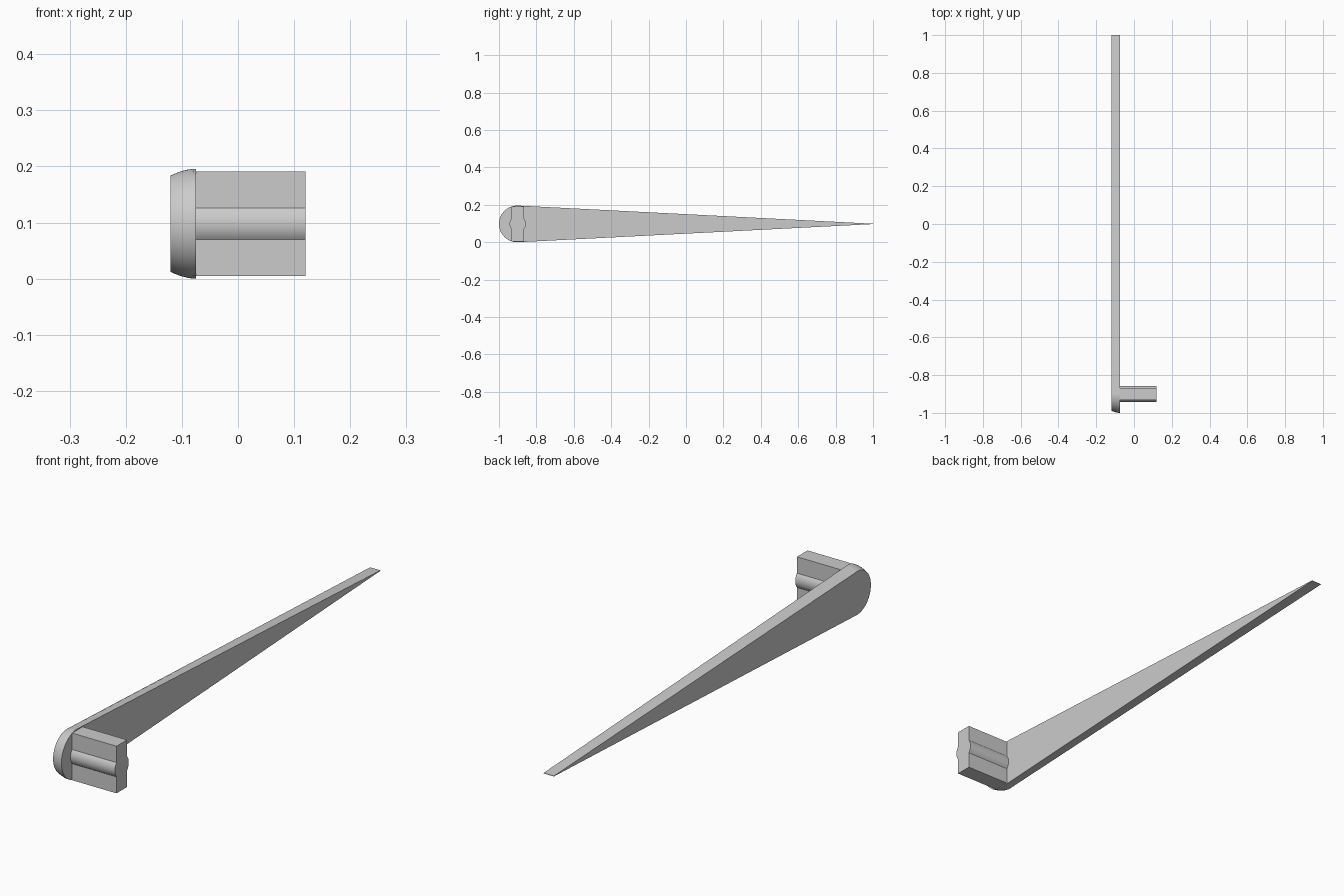
import bpy, bmesh, math

HUB_Y, MID_Z = -0.902, 0.098
INNER_X, OUTER_X, PEG_END = -0.075, -0.12, 0.12

old = bpy.data.objects.get("Cube")
if old:
    bpy.data.objects.remove(old, do_unlink=True)

grey = bpy.data.materials.new("plain grey")
grey.use_nodes = True
colour = (0.6, 0.6, 0.6, 1)
grey.diffuse_color = colour
grey.node_tree.nodes["Principled BSDF"].inputs["Base Color"].default_value = colour


def loft(name, sections):
    """Skin a row of (x, outline) sections and cap both ends."""
    bm = bmesh.new()
    rings = [[bm.verts.new((x, y, z)) for y, z in outline] for x, outline in sections]
    n = len(rings[0])
    for a, b in zip(rings, rings[1:]):
        for i in range(n):
            j = (i + 1) % n
            bm.faces.new((a[i], a[j], b[j], b[i]))
    bm.faces.new(rings[0])
    bm.faces.new(rings[-1])
    bmesh.ops.recalc_face_normals(bm, faces=bm.faces)
    mesh = bpy.data.meshes.new(name)
    bm.to_mesh(mesh)
    bm.free()
    mesh.materials.append(grey)
    obj = bpy.data.objects.new(name, mesh)
    bpy.context.collection.objects.link(obj)
    bpy.ops.object.select_all(action='DESELECT')
    obj.select_set(True)
    bpy.context.view_layer.objects.active = obj
    bpy.ops.object.shade_smooth_by_angle(angle=math.radians(25))
    return obj


def arc(cy, cz, r, start, end, steps):
    angles = [start + (end - start) * i / steps for i in range(steps + 1)]
    return [(cy + r * math.cos(a), cz + r * math.sin(a)) for a in angles]


# Round hub running tangentially into a pointed tip
def blade_outline(r):
    tangent = math.acos(r / (1 - HUB_Y))
    hub = arc(HUB_Y, MID_Z, r, tangent, 2 * math.pi - tangent, 40)
    return hub + [(1, MID_Z - 0.001), (1, MID_Z + 0.001)]


# Lever blade, its outer rim domed
sections = []
for i in range(7):
    t = i / 6
    sections.append((INNER_X + (OUTER_X - INNER_X) * t,
                     blade_outline(0.098 - 0.012 * t ** 1.8)))
loft("lever_blade", sections)

# Flat peg with a rounded rib along the front and back
half_y, half_z, rib_r, peg_y = 0.033, 0.0935, 0.0435, -0.9
a = math.acos(half_y / rib_r)
front, back = peg_y - half_y, peg_y + half_y
low, high = MID_Z - half_z, MID_Z + half_z
outline = [(back, low)] + arc(peg_y, MID_Z, rib_r, -a, a, 10) + [(back, high), (front, high)]
outline += arc(peg_y, MID_Z, rib_r, math.pi - a, math.pi + a, 10) + [(front, low)]
loft("ribbed_peg", [(INNER_X - 0.005, outline), (PEG_END, outline)])
